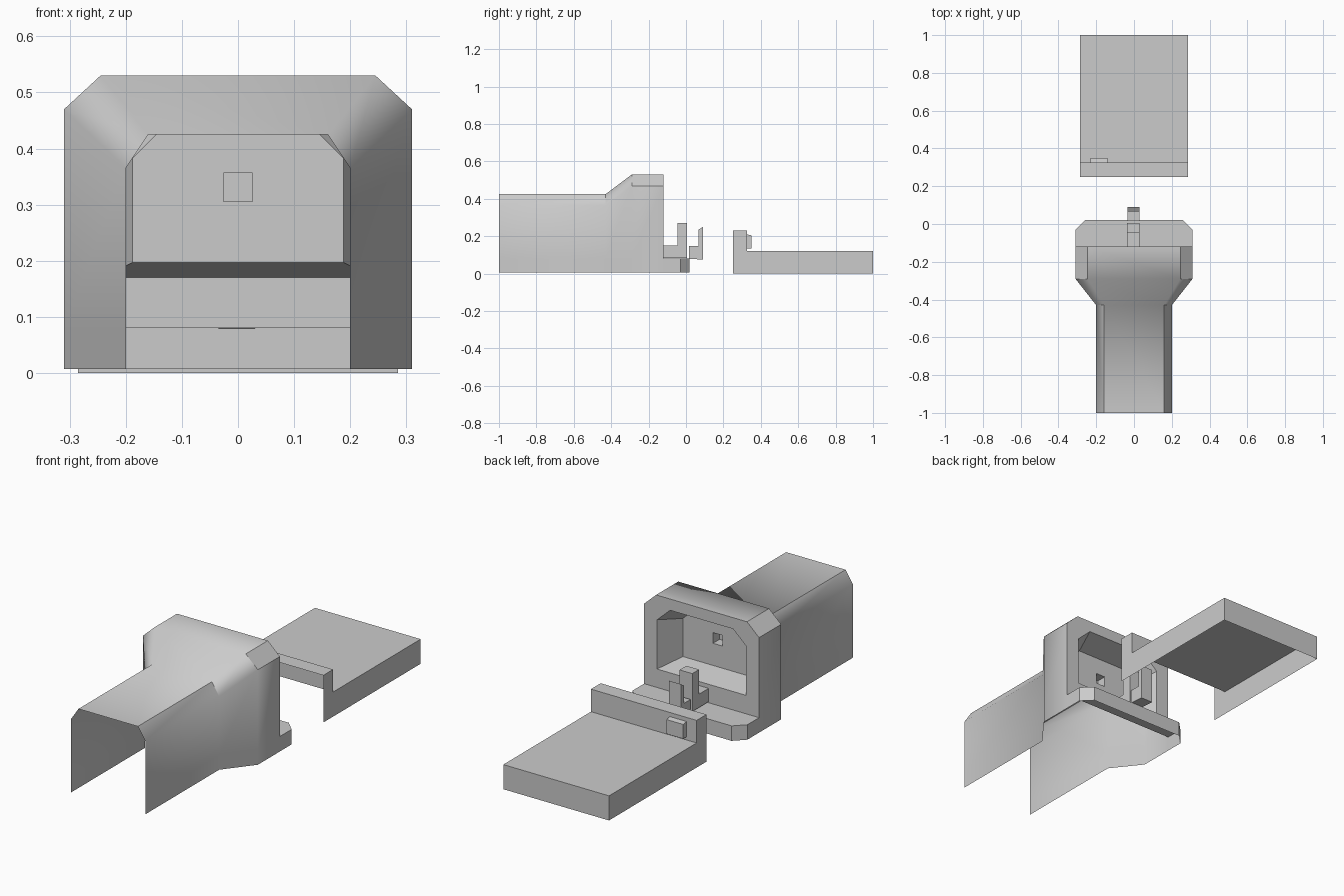
import bpy, bmesh, math

if "Cube" in bpy.data.objects:
    bpy.data.objects.remove(bpy.data.objects["Cube"])


def mirror(half, y):
    """Half outline of (x, z), bottom to top -> full outline at depth y."""
    return [(x, y, z) for x, z in half] + [(-x, y, z) for x, z in reversed(half)]


def loft(bm, rings, closed=False):
    for a, b in zip(rings, rings[1:]):
        n = len(a)
        for i in range(n if closed else n - 1):
            j = (i + 1) % n
            face(bm, [a[i], a[j], b[j], b[i]])


def face(bm, pts):
    bm.faces.new([bm.verts.new(p) for p in pts])


def finish(bm, name, smooth=0):
    bmesh.ops.remove_doubles(bm, verts=bm.verts, dist=0.0005)
    bmesh.ops.recalc_face_normals(bm, faces=bm.faces)
    # open shells: make sure the highest face looks up
    top = max(bm.faces, key=lambda f: f.calc_center_median().z + abs(f.normal.z))
    if top.normal.z < 0:
        bmesh.ops.reverse_faces(bm, faces=bm.faces)
    me = bpy.data.meshes.new(name)
    bm.to_mesh(me)
    bm.free()
    ob = bpy.data.objects.new(name, me)
    bpy.context.collection.objects.link(ob)
    if smooth:
        bpy.ops.object.select_all(action='DESELECT')
        ob.select_set(True)
        bpy.context.view_layer.objects.active = ob
        bpy.ops.object.shade_smooth_by_angle(angle=math.radians(smooth))


def prism(name, profile, x0, x1):
    """Closed solid: (y, z) profile extruded along x."""
    bm = bmesh.new()
    a = [(x0, y, z) for y, z in profile]
    b = [(x1, y, z) for y, z in profile]
    loft(bm, [a, b], True)
    face(bm, a)
    face(bm, b)
    finish(bm, name)


# Main housing: sleeve, flare and collar, open at the front and underneath
LOW, LEDGE = 0.007, 0.08
sleeve = [(.20, LOW), (.20, LEDGE), (.20, .365), (.16, .425)]
collar = [(.31, LOW), (.31, LEDGE), (.31, .47), (.245, .53)]
BACK = -.12
bm = bmesh.new()
loft(bm, [mirror(sleeve, -1), mirror(sleeve, -.43),
          mirror(collar, -.29), mirror(collar, BACK)])

# Rear rim, tapered recess, recess panel and small square pocket
pocket = [(.026, .305), (.026, .34), (.026, .357)]
loft(bm, [mirror(collar[1:], BACK),
          mirror([(.24, .17), (.24, .41), (.17, .475)], BACK),
          mirror([(.188, .197), (.188, .383), (.13, .44)], -.245),
          mirror(pocket, -.245), mirror(pocket, -.295)], True)
face(bm, mirror(pocket, -.295))

# Ledge with cut corners behind the rim
plan = [(.31, BACK), (.31, -.03), (.26, .02)]
plan += [(-x, y) for x, y in reversed(plan)]
upper = [(x, y, LEDGE) for x, y in plan]
loft(bm, [[(x, y, LOW) for x, y in plan], upper])
face(bm, upper)
finish(bm, "housing", 40)

# Two small angle brackets on and behind the ledge
prism("inner_bracket", [(BACK, .085), (.006, .085), (.006, .27), (-.046, .27),
                        (-.046, .15), (BACK, .15)], -.038, .03)
prism("outer_bracket", [(.015, .08), (.09, .075), (.09, .25), (.067, .235),
                        (.067, .147), (.015, .147)], -.035, .03)

# Rear slab: hollow shell with a raised lip, open at the front and underneath
bm = bmesh.new()
W = .285
skin = [(.25, .23), (.325, .23), (.325, .12), (1, .12), (1, 0)]
loft(bm, [[(-W, y, z) for y, z in skin], [(W, y, z) for y, z in skin]])
for x in (-W, W):
    face(bm, [(x, y, z) for y, z in skin + [(.25, 0)]])
finish(bm, "rear_slab")

# Small catch on the lip
prism("catch", [(.325, .135), (.35, .135), (.35, .205), (.325, .21)], -.23, -.14)
